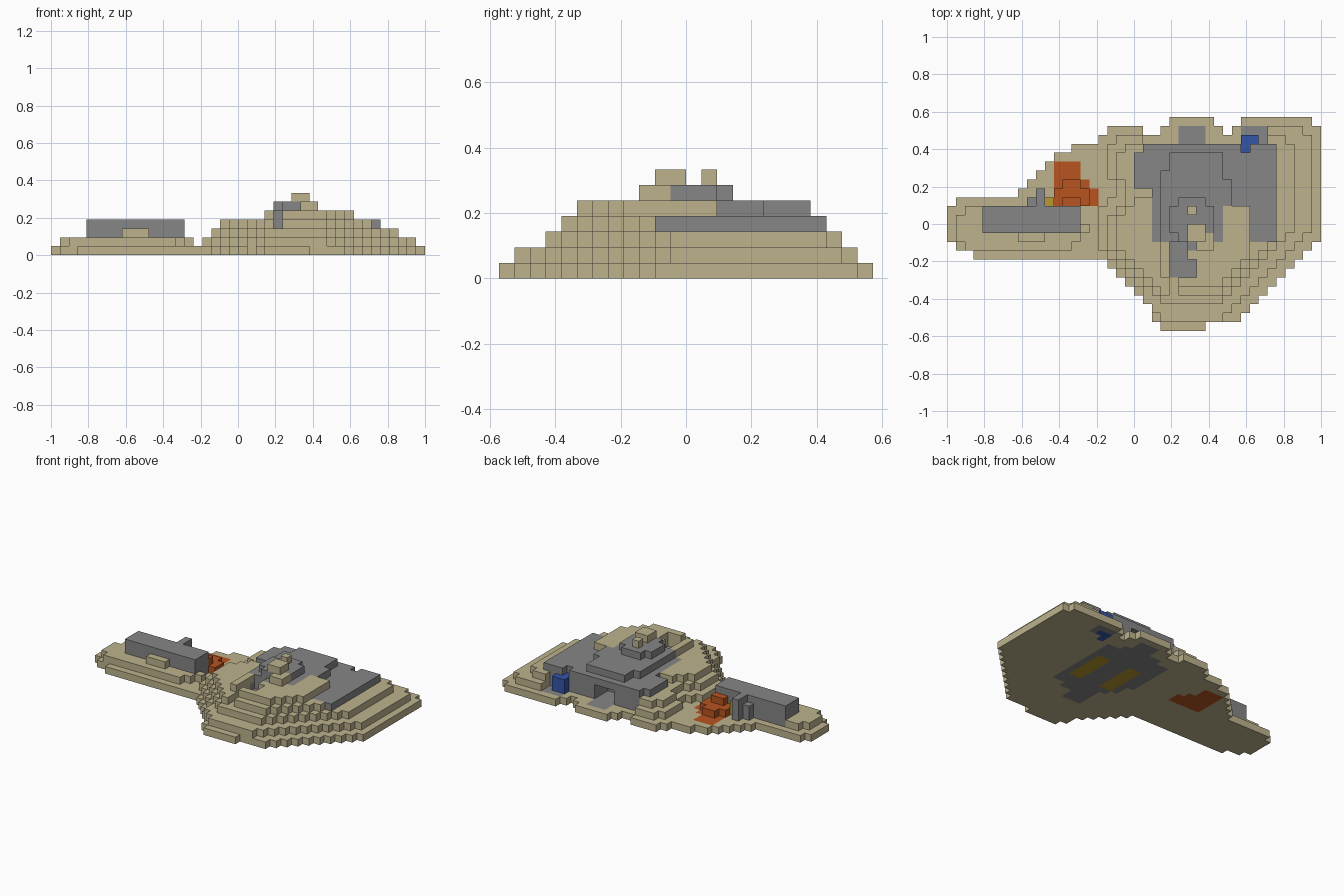
import bpy
import bmesh
from mathutils import Vector

cube = bpy.data.objects.get("Cube")
if cube:
    bpy.data.objects.remove(cube, do_unlink=True)

COLS, ROWS = 42, 24
UNIT = 2 / COLS


def make_material(name, rgb):
    mat = bpy.data.materials.new(name)
    mat.use_nodes = True
    colour = (*rgb, 1)
    mat.diffuse_color = colour
    mat.node_tree.nodes["Principled BSDF"].inputs["Base Color"].default_value = colour
    return mat


sand = make_material("sand", (.51, .45, .27))
grey = make_material("concrete grey", (.24, .24, .24))
orange = make_material("rust orange", (.48, .09, .015))
blue = make_material("deep blue", (.035, .09, .4))
yellow = make_material("mustard yellow", (.48, .32, .03))

# Each filled block of the grid remembers which part it belongs to
grid = {}
part_materials = {}


def inside(px, py, outline):
    hit = False
    for (ax, ay), (bx, by) in zip(outline, outline[1:] + outline[:1]):
        if (ay > py) != (by > py) and px < ax + (py - ay) * (bx - ax) / (by - ay):
            hit = not hit
    return hit


def slab(part, material, outline, low, high):
    """Fill every block whose centre lies inside the outline."""
    part_materials[part] = material
    for i in range(COLS):
        for j in range(ROWS):
            if inside(i + .5, j + .5, outline):
                for k in range(low, high):
                    grid[i, j, k] = part


def box(part, material, x, y, z):
    part_materials[part] = material
    for i in range(*x):
        for j in range(*y):
            for k in range(*z):
                grid[i, j, k] = part


def carve(x, y, z):
    for i in range(*x):
        for j in range(*y):
            for k in range(*z):
                grid.pop((i, j, k), None)


# Sandy ground, with the long spit on one side
ground = [(0, 10), (0, 13), (2, 15), (8, 15), (12, 19), (12, 20), (17, 21),
          (18, 23), (22, 23), (22, 22), (24, 22), (24, 23), (25, 23), (25, 24),
          (30, 24), (31, 23), (31, 22), (32, 22), (33, 24), (41, 24), (42, 23),
          (42, 10), (37, 5), (33, 1), (29, 1), (29, 0), (24, 0), (23, 3),
          (20, 6), (17, 8), (16, 9), (16, 8), (3, 8), (3, 9)]
slab("ground", sand, ground, 0, 1)

# Low terrace along the spit
spit = [(1, 10), (1, 12), (3, 14), (14, 14), (16, 12), (16, 11), (14, 9), (3, 9)]
slab("spit_terrace", sand, spit, 1, 2)
box("spit_step", sand, (8, 11), (10, 11), (2, 3))

# Terraces of the main hill, from low to high
first = [(17, 10), (17, 13), (19, 15), (18, 20), (19, 22), (21, 22), (23, 21),
         (35, 21), (35, 23), (40, 23), (41, 22), (41, 12), (40, 10), (36, 6),
         (32, 2), (30, 1), (25, 1), (22, 4), (18, 9)]
second = [(18, 10), (18, 13), (20, 14), (19, 20), (21, 21), (36, 21), (36, 22),
          (38, 22), (39, 21), (39, 12), (35, 7), (31, 3), (25, 3), (22, 6)]
third = [(19, 10), (19, 12), (22, 15), (33, 14), (37, 11), (35, 8), (31, 4),
         (25, 4), (22, 7)]
fourth = [(24, 7), (24, 10), (30, 14), (34, 14), (34, 9), (31, 5), (26, 5)]
for level, (name, outline) in enumerate([("first", first), ("second", second),
                                         ("third", third), ("fourth", fourth)], 1):
    slab(name + "_terrace", sand, outline, level, level + 1)

# Concrete building sunk into the hill
building = [(21, 16), (21, 20), (22, 20), (22, 21), (37, 21), (37, 10), (34, 10),
            (34, 13), (31, 14), (31, 9), (25, 9), (23, 11), (23, 16)]
slab("building", grey, building, 1, 4)
roof = [(25, 10), (24, 11), (24, 15), (25, 20), (31, 20), (31, 18), (32, 17),
        (31, 11), (30, 9)]
slab("upper_roof", grey, roof, 4, 5)
box("top_bunker", grey, (25, 30), (11, 14), (5, 6))
box("top_bunker", grey, (26, 29), (10, 15), (5, 6))
box("summit_rock", sand, (28, 30), (9, 11), (5, 6))
box("summit_rock", sand, (27, 29), (10, 12), (6, 7))
box("summit_knob", sand, (27, 28), (13, 14), (6, 7))

# Grey floor under the building, with two painted bays
floor = [(25, 6), (28, 6), (28, 8), (32, 9), (32, 20), (29, 21), (29, 23),
         (26, 23), (26, 21), (22, 20), (22, 14), (25, 9)]
slab("hangar_floor", grey, floor, 0, 1)
for start in (24, 29):
    box("floor_bay", yellow, (start, start + 2), (11, 17), (0, 1))
box("side_floor", grey, (33, 36), (21, 23), (0, 1))

# Rear doorway and front entrance slot
carve((26, 29), (18, 23), (1, 3))
carve((25, 28), (6, 8), (3, 5))
carve((25, 27), (8, 10), (3, 5))
carve((25, 26), (4, 7), (3, 5))
box("entrance_floor", grey, (25, 28), (6, 8), (2, 3))
box("entrance_floor", grey, (25, 27), (8, 10), (2, 3))

# Blue figure by the back wall
carve((33, 34), (20, 21), (1, 4))
carve((33, 36), (21, 23), (1, 4))
box("blue_figure", blue, (33, 34), (20, 22), (0, 3))
box("blue_figure", blue, (34, 35), (21, 22), (0, 3))

# Long block on the spit, with its mast and lamp
box("long_block", grey, (4, 15), (11, 14), (1, 4))
box("mast", grey, (9, 10), (14, 15), (1, 3))
box("mast", grey, (10, 11), (14, 16), (1, 4))
box("lamp", yellow, (11, 12), (14, 15), (1, 3))

# Orange mound between the spit and the hill
mound = [(12, 14), (12, 18), (13, 19), (15, 19), (15, 17), (17, 16), (17, 14)]
slab("orange_mound", orange, mound, 0, 1)
box("orange_mound", orange, (12, 16), (14, 16), (1, 2))
box("orange_mound", orange, (13, 15), (14, 17), (1, 2))
box("orange_mound", orange, (13, 15), (14, 15), (2, 3))


def build(part):
    """Make one object from the outer faces of a part's blocks."""
    bm = bmesh.new()
    corners = {}

    def corner(point):
        key = tuple(point)
        if key not in corners:
            i, j, k = key
            corners[key] = bm.verts.new(((i - COLS / 2) * UNIT, (j - ROWS / 2) * UNIT, k * UNIT))
        return corners[key]

    for cell, owner in grid.items():
        if owner != part:
            continue
        for axis in range(3):
            u, v = [0, 0, 0], [0, 0, 0]
            u[(axis + 1) % 3] = v[(axis + 2) % 3] = 1
            for side in (0, 1):
                neighbour = list(cell)
                neighbour[axis] += 2 * side - 1
                if tuple(neighbour) in grid:
                    continue
                base = list(cell)
                base[axis] += side
                a = [base[n] + u[n] for n in range(3)]
                b = [a[n] + v[n] for n in range(3)]
                c = [base[n] + v[n] for n in range(3)]
                loop = [base, a, b, c] if side else [base, c, b, a]
                bm.faces.new([corner(p) for p in loop])
    mesh = bpy.data.meshes.new(part)
    bm.to_mesh(mesh)
    bm.free()
    mesh.materials.append(part_materials[part])
    bpy.context.collection.objects.link(bpy.data.objects.new(part, mesh))


for part in part_materials:
    if part in grid.values():
        build(part)
